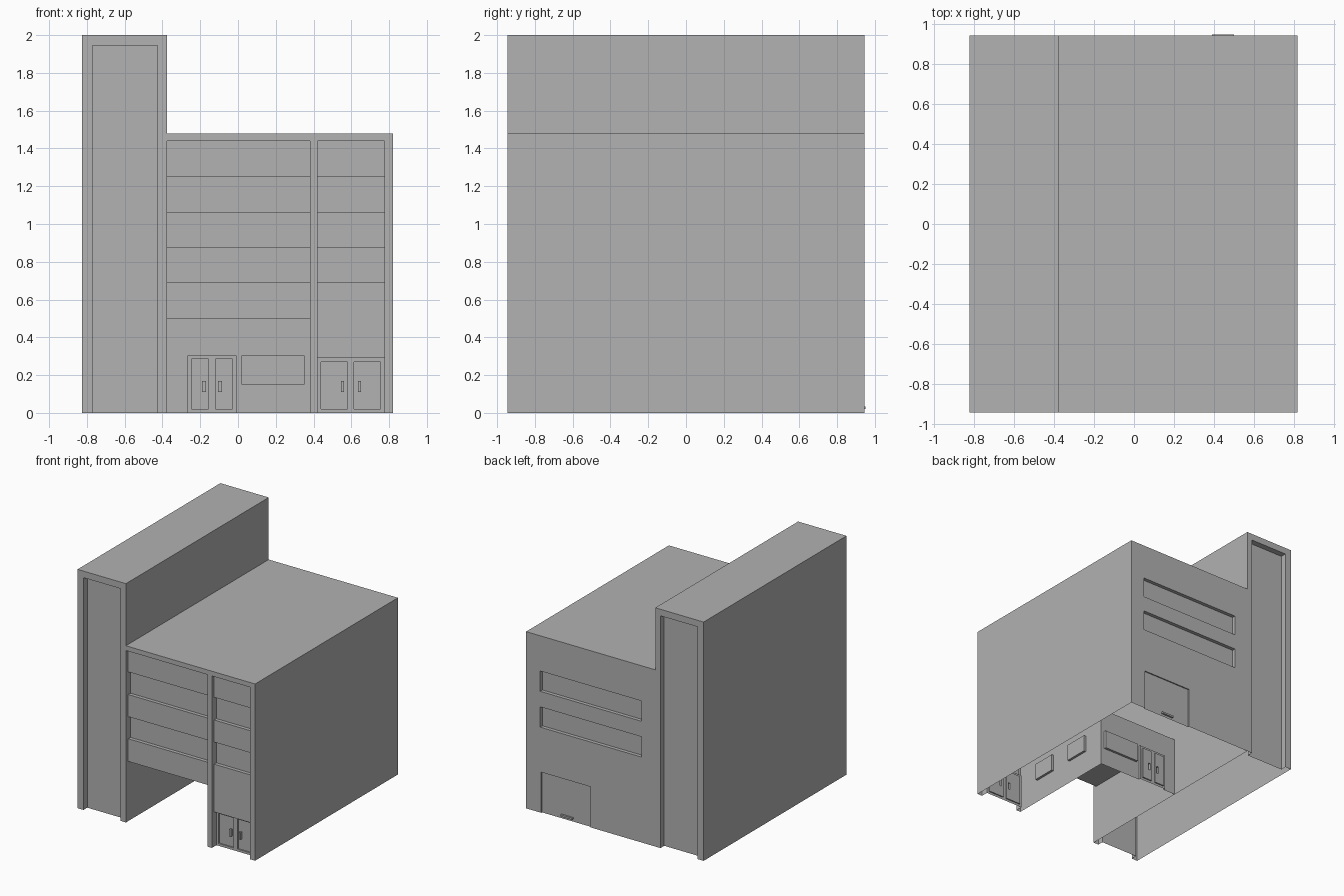
import bpy
import bmesh
from mathutils import Vector

cube = bpy.data.objects.get("Cube")
if cube:
    bpy.data.objects.remove(cube, do_unlink=True)

# Single wall colour
grey = bpy.data.materials.new("concrete_grey")
grey.use_nodes = True
colour = (0.445, 0.445, 0.445, 1)
grey.diffuse_color = colour
grey.node_tree.nodes["Principled BSDF"].inputs["Base Color"].default_value = colour

# Main dimensions
LEFT, RIGHT = -0.825, 0.82
SPLIT = -0.377            # tower meets main block
DEEP = 0.945              # half depth
TOWER, ROOF = 2.0, 1.48
PORCH_X, PORCH_Y, PORCH_Z = 0.38, 0.05, 0.5
BAY, WINDOW = 0.03, 0.06  # recess depths


def wall(name, outward, offset, area, rects=()):
    """Sheet facing outward; each rect (u0, u1, v0, v1, depth) is pushed in, None cuts it open."""
    n = Vector(outward)
    if n.z:
        u_dir, v_dir = Vector((1, 0, 0)), Vector((0, 1, 0))
    else:
        u_dir = Vector((0, 1, 0)) if n.x else Vector((1, 0, 0))
        v_dir = Vector((0, 0, 1))
    us = sorted(set(area[:2]).union(*[r[:2] for r in rects]))
    vs = sorted(set(area[2:]).union(*[r[2:4] for r in rects]))

    def depth(i, j):
        u, v = (us[i] + us[i + 1]) / 2, (vs[j] + vs[j + 1]) / 2
        d = 0.0
        for a, b, c, e, inset in rects:
            if a < u < b and c < v < e:
                d = inset
        return d

    bm = bmesh.new()

    def point(u, v, d):
        return bm.verts.new(u_dir * u + v_dir * v + n * (offset - d))

    cols, rows = len(us) - 1, len(vs) - 1
    for i in range(cols):
        for j in range(rows):
            d = depth(i, j)
            if d is None:
                continue
            u0, u1, v0, v1 = us[i], us[i + 1], vs[j], vs[j + 1]
            bm.faces.new([point(u0, v0, d), point(u1, v0, d), point(u1, v1, d), point(u0, v1, d)])
            # reveals between neighbouring depths
            if i + 1 < cols:
                e = depth(i + 1, j)
                if e is not None and e != d:
                    bm.faces.new([point(u1, v0, d), point(u1, v0, e), point(u1, v1, e), point(u1, v1, d)])
            if j + 1 < rows:
                e = depth(i, j + 1)
                if e is not None and e != d:
                    bm.faces.new([point(u0, v1, d), point(u1, v1, d), point(u1, v1, e), point(u0, v1, e)])
    bmesh.ops.remove_doubles(bm, verts=bm.verts, dist=0.0001)
    bmesh.ops.recalc_face_normals(bm, faces=bm.faces)
    if sum(f.normal.dot(n) * f.calc_area() for f in bm.faces) < 0:
        bmesh.ops.reverse_faces(bm, faces=bm.faces)
    mesh = bpy.data.meshes.new(name)
    bm.to_mesh(mesh)
    bm.free()
    mesh.materials.append(grey)
    obj = bpy.data.objects.new(name, mesh)
    bpy.context.collection.objects.link(obj)
    return obj


FRONT, BACK = (0, -1, 0), (0, 1, 0)
SIDE_L, SIDE_R = (-1, 0, 0), (1, 0, 0)
UP, DOWN = (0, 0, 1), (0, 0, -1)

# Tower with a tall recess at both ends
slot = [(-0.77, -0.425, 0, 1.945, 0.05)]
for label, way in (("front", FRONT), ("back", BACK)):
    wall("tower_" + label, way, DEEP, (LEFT, SPLIT, 0, TOWER), slot)
wall("tower_outer_side", SIDE_L, -LEFT, (-DEEP, DEEP, 0, TOWER))
wall("tower_inner_side", SIDE_R, SPLIT, (-DEEP, DEEP, 0, TOWER))
wall("tower_roof", UP, TOWER, (LEFT, SPLIT, -DEEP, DEEP))

# Main block shell
wall("main_side", SIDE_R, RIGHT, (-DEEP, DEEP, 0, ROOF))
wall("main_roof", UP, ROOF, (SPLIT, RIGHT, -DEEP, DEEP))


def double_door(panels, handles, top, base):
    """Door leaves set into a frame of the given depth, with raised handles."""
    leaves = [(a, b, 0.02, top, base + 0.01) for a, b in panels]
    grips = [(a, b, 0.11, 0.17, base - 0.01) for a, b in handles]
    return leaves + grips


# Front facade: two bays, window bands, side entrance, open porch
bays = [(SPLIT, PORCH_X, PORCH_Z, 1.44, BAY), (0.42, 0.775, 0, 1.44, BAY)]
bands = [(a, b, low, high, WINDOW)
         for a, b in ((SPLIT, PORCH_X), (0.42, 0.775))
         for low, high in ((1.06, 1.25), (0.69, 0.875))]
entrance = [(0.42, 0.775, 0, 0.29, WINDOW)] + double_door(
    ((0.44, 0.58), (0.615, 0.755)), ((0.545, 0.56), (0.635, 0.65)), 0.27, WINDOW)
opening = [(SPLIT, PORCH_X, 0, PORCH_Z, None)]
wall("main_front", FRONT, DEEP, (SPLIT, RIGHT, 0, ROOF), bays + bands + entrance + opening)

# Back facade: two long windows and a loading door with handle
back_parts = [(-0.25, 0.69, low, low + 0.17, 0.03) for low in (1.015, 0.715)]
back_parts += [(0.225, 0.68, 0, 0.34, 0.01), (0.39, 0.5, 0.02, 0.035, -0.005)]
wall("main_back", BACK, DEEP, (SPLIT, RIGHT, 0, ROOF), back_parts)

# Porch: rear wall with doors and window, side wall with windows, ceiling
porch_rear = [(-0.265, -0.01, 0, 0.305, 0.015), (0.02, 0.35, 0.15, 0.305, 0.02)]
porch_rear += double_door(((-0.245, -0.155), (-0.12, -0.03)),
                          ((-0.19, -0.17), (-0.105, -0.085)), 0.285, 0.015)
wall("porch_rear", FRONT, -PORCH_Y, (SPLIT, PORCH_X, 0, PORCH_Z), porch_rear)
porch_windows = [(y, y + 0.2, 0.195, 0.335, 0.02) for y in (-0.735, -0.34)]
wall("porch_side", SIDE_L, -PORCH_X, (-DEEP, PORCH_Y, 0, PORCH_Z), porch_windows)
wall("porch_ceiling", DOWN, -PORCH_Z, (SPLIT, PORCH_X, BAY - DEEP, PORCH_Y))
